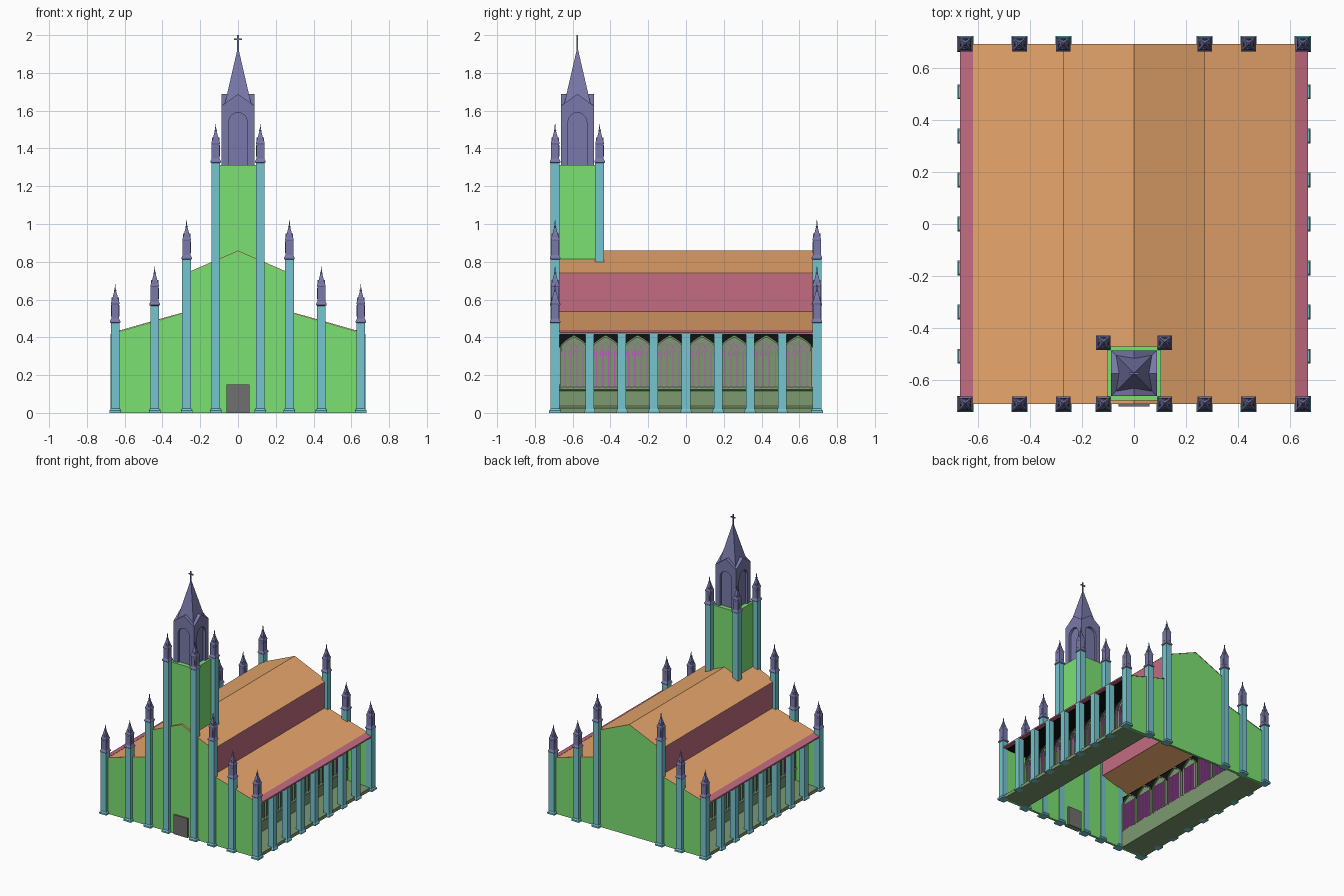
import bpy, bmesh, math

if "Cube" in bpy.data.objects:
    bpy.data.objects.remove(bpy.data.objects["Cube"])

COL = {"green": (.2, .75, .17), "blue": (.18, .56, .62), "purple": (.19, .19, .4),
       "orange": (.8, .38, .15), "pink": (.54, .15, .22), "olive": (.2, .32, .16),
       "magenta": (.5, .1, .5), "black": (.005, .005, .005), "grey": (.16, .16, .16)}
MATS = {}
for k, c in COL.items():
    MATS[k] = bpy.data.materials.new(k)
    MATS[k].diffuse_color = (*c, 1)


def finish(name, bm, mat):
    bmesh.ops.recalc_face_normals(bm, faces=bm.faces)
    me = bpy.data.meshes.new(name)
    bm.to_mesh(me)
    bm.free()
    me.materials.append(MATS[mat])
    ob = bpy.data.objects.new(name, me)
    bpy.context.collection.objects.link(ob)
    return ob


def copy(ob, name, loc):
    o = bpy.data.objects.new(name, ob.data)
    o.location = loc
    bpy.context.collection.objects.link(o)
    return o


# extrude a 2D outline (u, z) along x or y between a and b
def prism(bm, pts, axis, a, b):
    def v(p, t):
        return bm.verts.new((t, p[0], p[1]) if axis == "x" else (p[0], t, p[1]))
    A, B = [v(p, a) for p in pts], [v(p, b) for p in pts]
    n = len(pts)
    bm.faces.new(A)
    bm.faces.new(B[::-1])
    for i in range(n):
        bm.faces.new((A[i], A[(i + 1) % n], B[(i + 1) % n], B[i]))


def box(bm, x0, x1, y0, y1, z0, z1):
    prism(bm, [(x0, z0), (x1, z0), (x1, z1), (x0, z1)], "y", y0, y1)


# stacked square sections: (half width, z)
def loft(bm, secs, cx=0, cy=0):
    rings = [[bm.verts.new((cx + sx * h, cy + sy * h, z))
              for sx, sy in ((-1, -1), (1, -1), (1, 1), (-1, 1))] for h, z in secs]
    bm.faces.new(rings[0])
    bm.faces.new(rings[-1])
    for r, s in zip(rings, rings[1:]):
        for i in range(4):
            bm.faces.new((r[i], r[(i + 1) % 4], s[(i + 1) % 4], s[i]))


# arched outline: half width w, floor z0, spring zs, apex za
def arch(w, z0, zs, za, n=6, pointed=True, c=0):
    right = []
    for i in range(n + 1):
        t = i / n
        if pointed:
            right.append((w * (1 - t ** 1.6), zs + (za - zs) * t))
        else:
            right.append((w * math.cos(t * math.pi / 2), zs + (za - zs) * math.sin(t * math.pi / 2)))
    left = [(-u, z) for u, z in right[-2::-1]]
    return [(c + u, z) for u, z in [(w, z0)] + right + left + [(-w, z0)]]


# open band following an arch outline
def arch_band(bm, w, z0, zs, za, t, a, b, c=0):
    o, i = arch(w, z0, zs, za, c=c), arch(w - t, z0, zs, za - t * 1.3, c=c)
    for k in range(len(o) - 1):
        prism(bm, [o[k], o[k + 1], i[k + 1], i[k]], "x", a, b)


# gabled end walls
half = [(.66, 0), (.66, .422), (.272, .533), (.272, .74)]
outline = half + [(0, .857)] + [(-x, z) for x, z in half[::-1]]
for name, s in (("front_wall", -1), ("back_wall", 1)):
    bm = bmesh.new()
    prism(bm, outline, "y", s * .674, s * .692)
    finish(name, bm, "green")

# door
bm = bmesh.new()
box(bm, -.06, .06, -.703, -.66, 0, .15)
finish("door", bm, "grey")

# main roof
T = .004
bm = bmesh.new()
prism(bm, [(.273, .741), (0, .859), (-.273, .741), (-.273, .741 - T), (0, .859 - T), (.273, .741 - T)],
      "y", -.694, .694)
finish("nave_roof", bm, "orange")

for side, s in (("right", 1), ("left", -1)):
    # aisle roof, upper wall and eaves
    bm = bmesh.new()
    prism(bm, [(s * .27, .538), (s * .625, .437), (s * .625, .437 - T), (s * .27, .538 - T)], "y", -.694, .694)
    finish(side + "_aisle_roof", bm, "orange")
    bm = bmesh.new()
    box(bm, s * .266, s * .271, -.69, .69, .53, .741)
    finish(side + "_upper_wall", bm, "pink")
    bm = bmesh.new()
    prism(bm, [(s * .62, .415), (s * .671, .415), (s * .671, .426), (s * .62, .44)], "y", -.69, .69)
    finish(side + "_eaves", bm, "pink")
    # open gallery floor with the recessed moulded low wall
    prof = [(.45, 0), (.66, 0), (.66, .025), (.48, .03), (.47, .036), (.47, .115),
            (.48, .124), (.465, .138), (.45, .138)]
    bm = bmesh.new()
    prism(bm, [(s * x, z) for x, z in prof], "y", -.675, .675)
    finish(side + "_gallery_floor", bm, "olive")
    # dark gallery ceiling and spandrels above the arches
    bm = bmesh.new()
    box(bm, s * .455, s * .64, -.675, .675, .413, .417)
    box(bm, s * .457, s * .461, -.675, .675, .345, .415)
    finish(side + "_gallery_ceiling", bm, "black")

# one window (outside is +x): stone frame and lancets, coloured bars behind
bm = bmesh.new()
prism(bm, arch(.068, .13, .35, .407), "x", -.004, .005)
arch_band(bm, .073, .13, .35, .412, .009, -.012, .014)
for k in range(4):
    arch_band(bm, .017, .135, .31, .355, .005, .004, .011, -.048 + k * .032)
frame = finish("window_frame", bm, "olive")
bm = bmesh.new()
for k in range(8):
    c = -.056 + k * .016
    box(bm, -.011, -.003, c - .005, c + .005, .135, .345)
for k in range(4):
    c = -.048 + k * .032
    box(bm, .004, .008, c - .003, c + .003, .135, .33)
for k in range(3):
    arch_band(bm, .03, .3, .32, .372, .004, .004, .012, -.032 + k * .032)
tracery = finish("window_tracery", bm, "magenta")
bays = [y * s for y in (.085, .255, .425, .593) for s in (1, -1)]
for s in (1, -1):
    for y in bays:
        for ob in (frame, tracery):
            o = copy(ob, ob.name, (s * .459, y, 0))
            o.scale.x = s
for ob in (frame, tracery):
    bpy.data.objects.remove(ob)

# free-standing gallery pillars along both sides
bm = bmesh.new()
for s in (1, -1):
    for k in range(-3, 4):
        box(bm, s * .63, s * .675, k * .1695 - .0225, k * .1695 + .0225, 0, .417)
        loft(bm, [(.028, 0), (.028, .012), (.023, .022)], s * .651, k * .1695)
finish("gallery_pillars", bm, "blue")

# pillars (x, y, bottom, top) with a pinnacle on each
pillars = [(x, y, 0, z) for x, z in ((.65, .475), (.441, .567), (.272, .812)) for y in (-.693, .693)]
pillars += [(.118, -.693, 0, 1.322), (.118, -.457, .8, 1.322)]
bm = bmesh.new()
loft(bm, [(.023, 0), (.028, .004), (.028, .01), (.021, .024), (.021, .1), (.023, .104), (.023, .109),
          (.018, .12), (.005, .17), (.007, .174), (.003, .18), (.0015, .208)])
for axis in "xy":
    prism(bm, [(-.019, .105), (.019, .105), (0, .137)], axis, -.02, .02)
    prism(bm, [(-.012, .035), (.012, .035), (.012, .08), (0, .095), (-.012, .08)], axis, -.022, .022)
pinnacle = finish("pinnacle", bm, "purple")
bm = bmesh.new()
for x, y, z0, z1 in pillars:
    for s in (1, -1):
        box(bm, s * x - .0235, s * x + .0235, y - .0235, y + .0235, z0, z1)
        if z0 == 0:
            loft(bm, [(.031, 0), (.031, .012), (.024, .022)], s * x, y)
        copy(pinnacle, "pinnacle", (s * x, y, z1))
bpy.data.objects.remove(pinnacle)
finish("pillars", bm, "blue")

# tower
TY = -.575
bm = bmesh.new()
box(bm, -.104, .104, TY - .104, TY + .104, .79, 1.312)
finish("tower", bm, "green")

# belfry with cross gables and recessed arches
H = .088
gable = [(-H, 1.31), (H, 1.31), (H, 1.625), (0, 1.688), (-H, 1.625)]
bm = bmesh.new()
prism(bm, gable, "x", -H, H)
belfry = finish("belfry", bm, "purple")
belfry.location.y = TY
bm = bmesh.new()
prism(bm, gable, "y", -H, H)
cross_body = finish("belfry_cross_body", bm, "purple")
cutters = []
for axis in "xy":
    for s in (1, -1):
        bm = bmesh.new()
        prism(bm, arch(.05, 1.3, 1.535, 1.59, pointed=False), axis, s * .07, s * .12)
        cutters.append(finish("arch_cutter", bm, "purple"))
for ob, op in [(cross_body, "UNION")] + [(c, "DIFFERENCE") for c in cutters]:
    ob.location.y = TY
    ob.hide_render = True
    m = belfry.modifiers.new(op, "BOOLEAN")
    m.operation, m.object, m.solver = op, ob, "EXACT"
bpy.context.view_layer.update()
mesh = bpy.data.meshes.new_from_object(belfry.evaluated_get(bpy.context.evaluated_depsgraph_get()))
belfry.modifiers.clear()
belfry.data = mesh
for ob in [cross_body] + cutters:
    bpy.data.objects.remove(ob)

# spire and cross
bm = bmesh.new()
loft(bm, [(.078, 1.6), (.003, 1.925)], 0, TY)
finish("spire", bm, "purple")
bm = bmesh.new()
box(bm, -.004, .004, TY - .004, TY + .004, 1.91, 2.0)
box(bm, -.02, .02, TY - .004, TY + .004, 1.973, 1.981)
finish("spire_cross", bm, "purple")

for m in bpy.data.materials:
    if m.users and not m.is_grease_pencil:
        m.use_nodes = True
        m.node_tree.nodes["Principled BSDF"].inputs["Base Color"].default_value = m.diffuse_color
